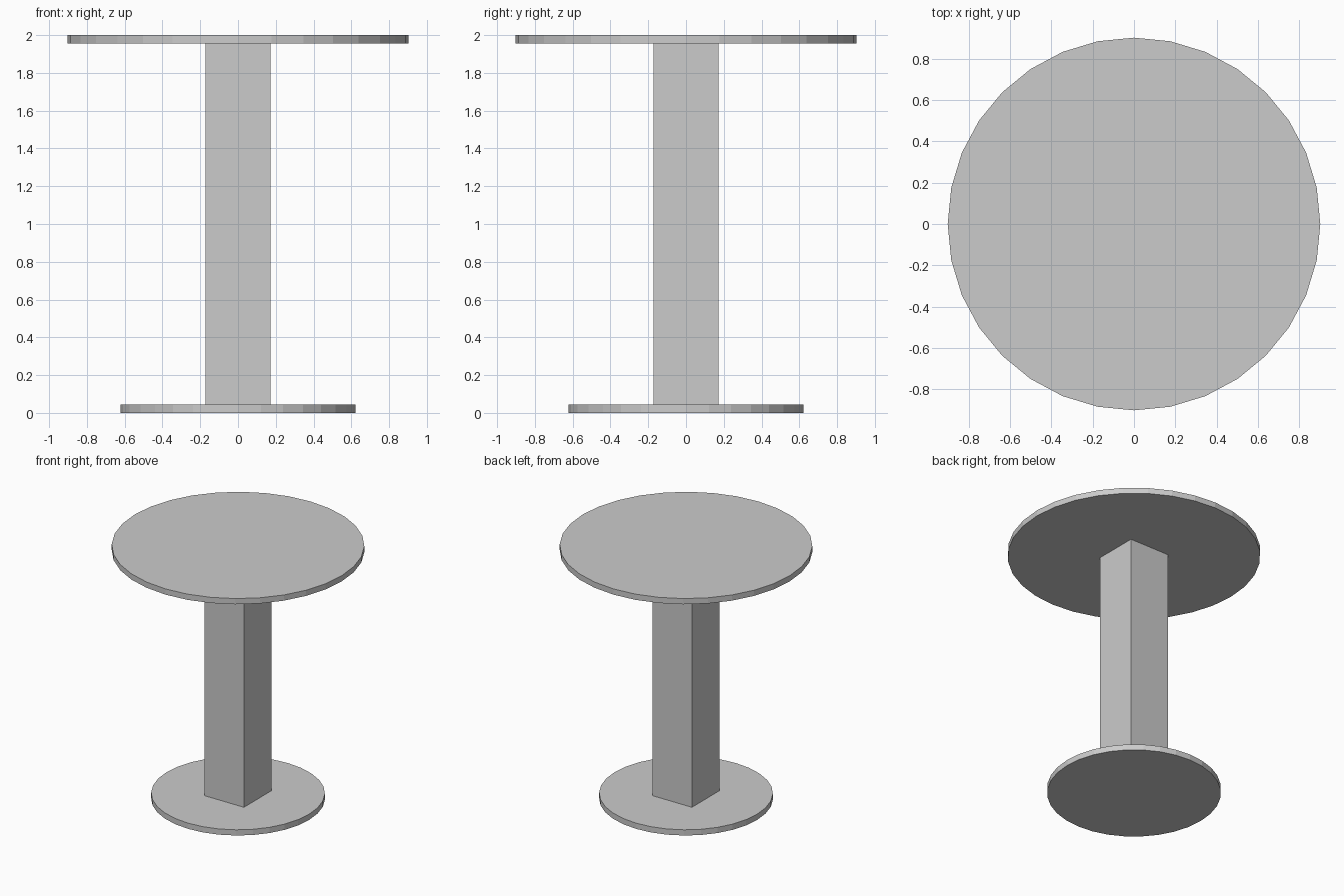
import bpy

if "Cube" in bpy.data.objects:
    bpy.data.objects.remove(bpy.data.objects["Cube"])

THICK = 0.045    # disc thickness
HEIGHT = 2.0
POST = 0.345     # post width


def disc(name, radius, bottom):
    bpy.ops.mesh.primitive_cylinder_add(
        vertices=32, radius=radius, depth=THICK,
        location=(0, 0, bottom + THICK / 2))
    bpy.context.object.name = name


# Round base and larger round top
disc("base", 0.621, 0)
disc("table_top", 0.903, HEIGHT - THICK)

# Square post between the discs
bpy.ops.mesh.primitive_cube_add(size=1, location=(0, 0, HEIGHT / 2))
post = bpy.context.object
post.name = "post"
post.scale = (POST, POST, HEIGHT - 2 * THICK)
